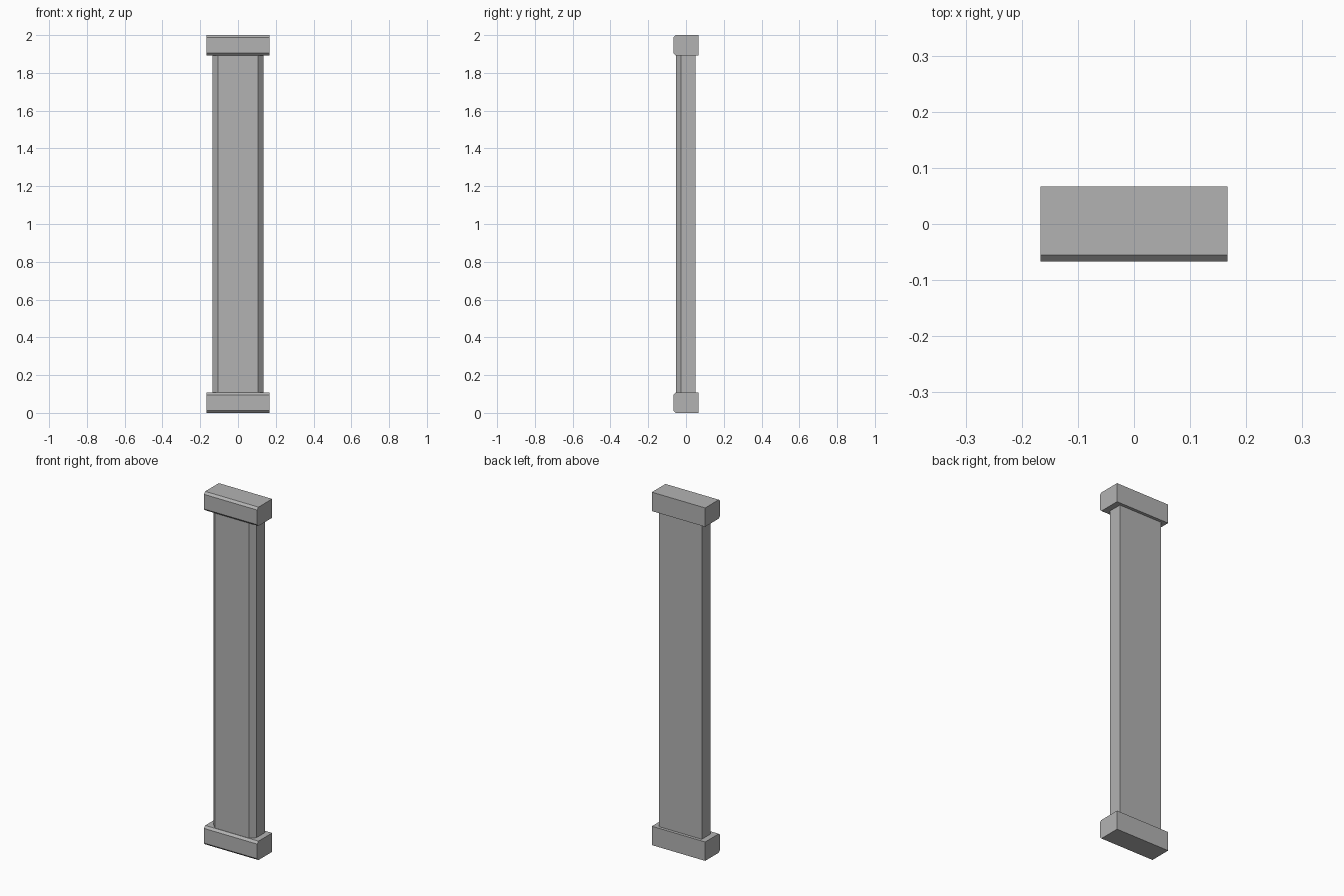
import bpy, bmesh
from mathutils import Vector

if "Cube" in bpy.data.objects:
    bpy.data.objects.remove(bpy.data.objects["Cube"])

# Dark grey for all parts
grey = bpy.data.materials.new("dark_grey")
grey.diffuse_color = (0.45, 0.45, 0.45, 1)
grey.use_nodes = True
grey.node_tree.nodes["Principled BSDF"].inputs["Base Color"].default_value = grey.diffuse_color


def prism(name, profile, axis, start, end):
    """Extrude a closed 2D profile along x (profile = y,z) or z (profile = x,y)."""
    bm = bmesh.new()
    if axis == 'x':
        pts = [(start, a, b) for a, b in profile]
        move = Vector((end - start, 0, 0))
    else:
        pts = [(a, b, start) for a, b in profile]
        move = Vector((0, 0, end - start))
    face = bm.faces.new([bm.verts.new(p) for p in pts])
    ext = bmesh.ops.extrude_face_region(bm, geom=[face], use_keep_orig=True)
    verts = [g for g in ext['geom'] if isinstance(g, bmesh.types.BMVert)]
    bmesh.ops.translate(bm, verts=verts, vec=move)
    bmesh.ops.recalc_face_normals(bm, faces=bm.faces)
    mesh = bpy.data.meshes.new(name)
    bm.to_mesh(mesh)
    bm.free()
    mesh.materials.append(grey)
    obj = bpy.data.objects.new(name, mesh)
    bpy.context.collection.objects.link(obj)
    return obj


H, CAP = 2.0, 0.107          # total height, block height
W, D, C = 0.167, 0.067, 0.012  # block half width, half depth, chamfer

# Base and capital blocks, chamfered along both front edges
for name, z in (("base_block", 0.0), ("capital_block", H - CAP)):
    t = z + CAP
    prism(name, [(D, z), (D, t), (-D + C, t), (-D, t - C),
                 (-D, z + C), (-D + C, z)], 'x', -W, W)

# Flat shaft with chamfered front corners
w, front, back, c = 0.134, -0.053, 0.05, 0.027
prism("shaft", [(-w, back), (-w, front + c), (-w + c, front),
                (w - c, front), (w, front + c), (w, back)], 'z', CAP, H - CAP)
